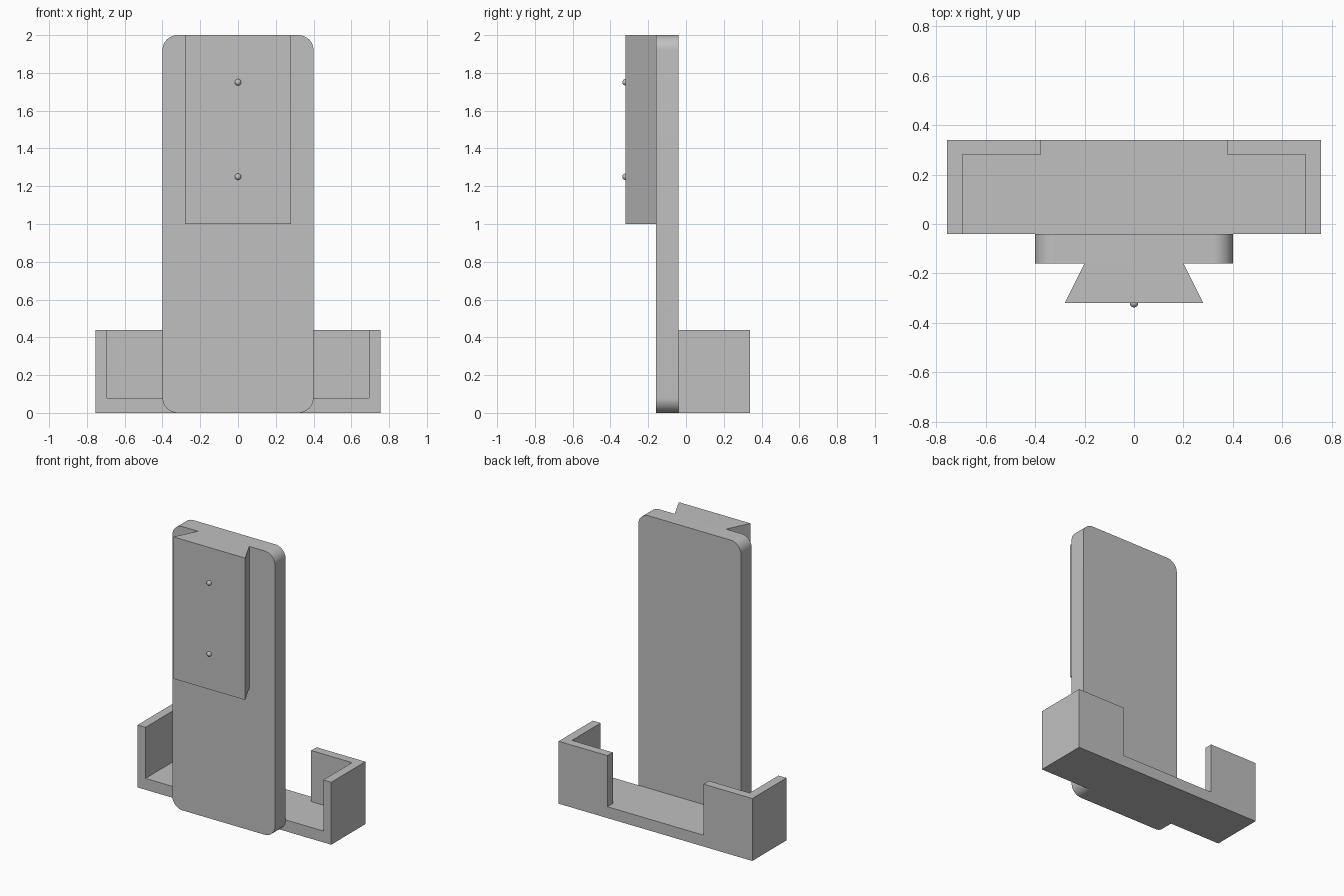
import bpy
import bmesh
from mathutils import Matrix, Vector

cube = bpy.data.objects.get("Cube")
if cube:
    bpy.data.objects.remove(cube, do_unlink=True)

GREY = (0.53, 0.53, 0.53, 1.0)
grey = bpy.data.materials.new("plain grey")
grey.use_nodes = True
grey.diffuse_color = GREY
grey.node_tree.nodes["Principled BSDF"].inputs["Base Color"].default_value = GREY


def add_object(name, bm):
    """Turn a bmesh into a grey object."""
    bmesh.ops.recalc_face_normals(bm, faces=bm.faces[:])
    mesh = bpy.data.meshes.new(name)
    bm.to_mesh(mesh)
    bm.free()
    mesh.materials.append(grey)
    obj = bpy.data.objects.new(name, mesh)
    bpy.context.collection.objects.link(obj)
    return obj


def box(low, high):
    """A box between two corners."""
    low, high = Vector(low), Vector(high)
    bm = bmesh.new()
    matrix = Matrix.Translation((low + high) / 2) @ Matrix.Diagonal((*(high - low), 1))
    bmesh.ops.create_cube(bm, size=1, matrix=matrix)
    return bm


def prism(half_outline, bottom, top):
    """Mirror a half outline across x, then extrude it upwards."""
    outline = half_outline + [(-x, y) for x, y in reversed(half_outline)]
    bm = bmesh.new()
    face = bm.faces.new([bm.verts.new((x, y, bottom)) for x, y in outline])
    grown = bmesh.ops.extrude_face_region(bm, geom=[face])["geom"]
    moved = [v for v in grown if isinstance(v, bmesh.types.BMVert)]
    bmesh.ops.translate(bm, verts=moved, vec=(0, 0, top - bottom))
    return bm


def smooth(obj):
    bpy.ops.object.select_all(action="DESELECT")
    obj.select_set(True)
    bpy.context.view_layer.objects.active = obj
    bpy.ops.object.shade_smooth_by_angle()


# Upright plate with four rounded corners
bm = box((-0.4, -0.16, 0), (0.4, -0.04, 2))
corners = [e for e in bm.edges if abs(e.verts[0].co.y - e.verts[1].co.y) > 0.01]
bmesh.ops.bevel(bm, geom=corners, offset=0.08, segments=12, profile=0.5, affect="EDGES")
smooth(add_object("upright_plate", bm))

# Dovetail rail on the upper front
add_object("dovetail_rail", prism([(0.2, -0.16), (0.28, -0.32)], 1, 2))

# Small locating bumps on the rail
for label, height in (("lower", 1.25), ("upper", 1.75)):
    bm = bmesh.new()
    bmesh.ops.create_uvsphere(bm, u_segments=24, v_segments=12, radius=0.017,
                              matrix=Matrix.Translation((0, -0.32, height)))
    smooth(add_object(label + "_bump", bm))

# Tray: a block hollowed from above, open at the front and between the rear lips
tray = add_object("tray", box((-0.755, -0.04, 0), (0.755, 0.34, 0.44)))
hollow = [(0.693, -0.1), (0.693, 0.28), (0.375, 0.28), (0.375, 0.4)]
cutter = add_object("tray_cutter", prism(hollow, 0.08, 0.6))
cutter.hide_render = True
cut = tray.modifiers.new("hollow", "BOOLEAN")
cut.operation = "DIFFERENCE"
cut.solver = "EXACT"
cut.object = cutter
graph = bpy.context.evaluated_depsgraph_get()
hollowed = bpy.data.meshes.new_from_object(tray.evaluated_get(graph))
tray.modifiers.clear()
tray.data = hollowed
bpy.data.objects.remove(cutter, do_unlink=True)
